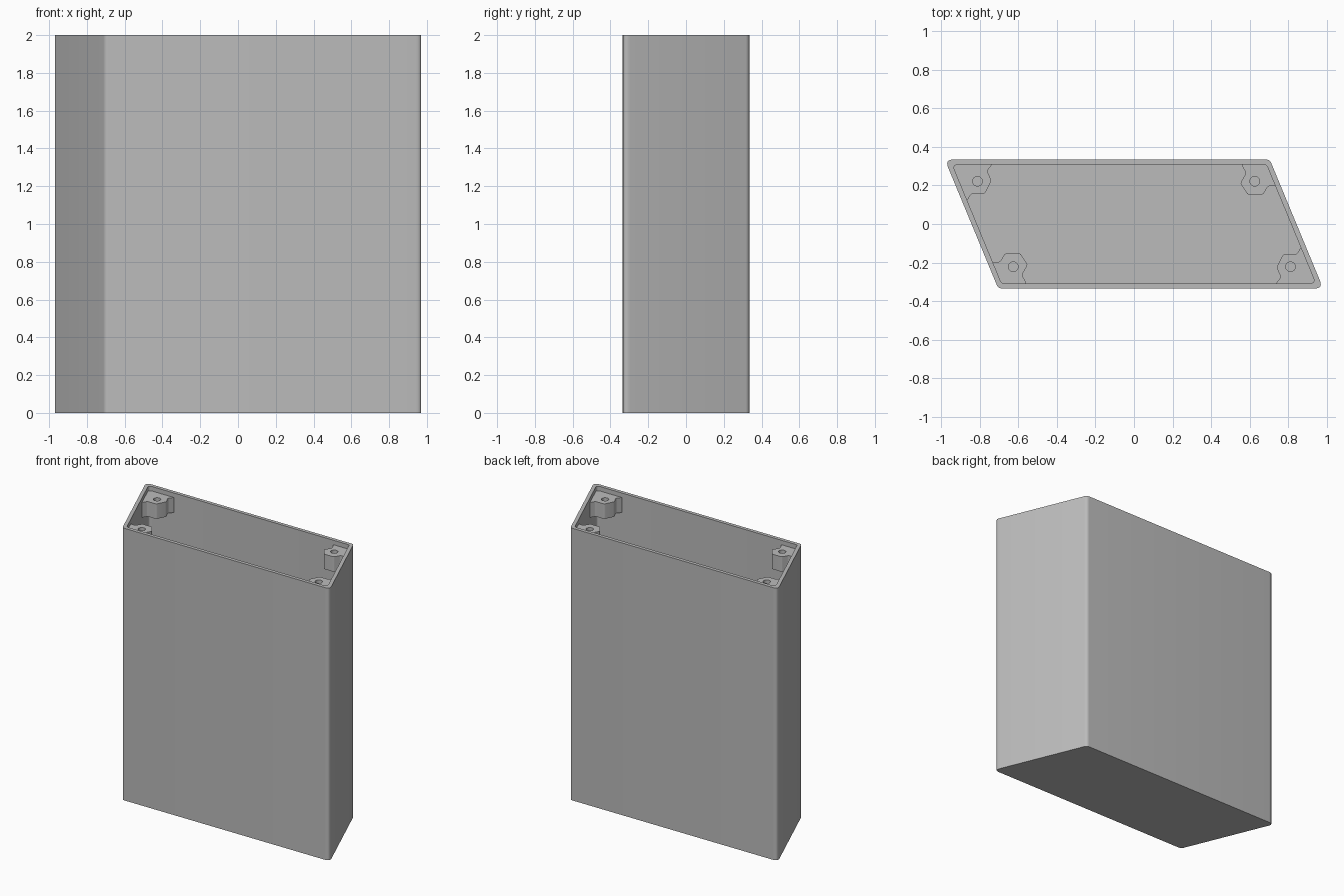
import bpy, bmesh, math
from mathutils import Vector

if "Cube" in bpy.data.objects:
    bpy.data.objects.remove(bpy.data.objects["Cube"])

grey = bpy.data.materials.new("matte grey")
grey.diffuse_color = (0.5, 0.5, 0.5, 1)
grey.use_nodes = True
grey.node_tree.nodes["Principled BSDF"].inputs["Base Color"].default_value = grey.diffuse_color

SLANT = math.tan(math.radians(22.5))   # lean of the two short walls
HALF_X, HALF_Y, HEIGHT = 0.844, 0.335, 2.0
WALL, FLOOR = 0.026, 0.03


def rounded(points, radius, steps=6):
    """Closed outline with each corner replaced by an arc-like curve."""
    pts = [Vector(p) for p in points]
    out = []
    for i, p in enumerate(pts):
        a, b = pts[i - 1] - p, pts[(i + 1) % len(pts)] - p
        t = min(radius / math.tan(a.angle(b) / 2), 0.45 * a.length, 0.45 * b.length)
        s, e = p + a.normalized() * t, p + b.normalized() * t
        for k in range(steps + 1):
            u = k / steps
            out.append(s * (1 - u) ** 2 + p * 2 * u * (1 - u) + e * u * u)
    return out


def slanted_outline(inset, radius):
    """Rounded parallelogram, moved inwards by inset."""
    y = HALF_Y - inset
    x = HALF_X - inset / math.cos(math.radians(22.5))
    s = y * SLANT
    return rounded([(-x + s, -y), (x + s, -y), (x - s, y), (-x - s, y)], radius)


def loft(name, rings):
    """Join (outline, height) rings into a solid and cap both ends."""
    bm = bmesh.new()
    loops = [[bm.verts.new((p.x, p.y, z)) for p in ring] for ring, z in rings]
    n = len(loops[0])
    for lo, hi in zip(loops, loops[1:]):
        for i in range(n):
            j = (i + 1) % n
            bm.faces.new((lo[i], lo[j], hi[j], hi[i]))
    bm.faces.new(loops[0][::-1])
    bm.faces.new(loops[-1])
    bmesh.ops.recalc_face_normals(bm, faces=bm.faces)
    me = bpy.data.meshes.new(name)
    bm.to_mesh(me)
    bm.free()
    me.materials.append(grey)
    ob = bpy.data.objects.new(name, me)
    bpy.context.collection.objects.link(ob)
    return ob


def activate(ob):
    bpy.ops.object.select_all(action='DESELECT')
    ob.select_set(True)
    bpy.context.view_layer.objects.active = ob


def smooth(ob):
    activate(ob)
    bpy.ops.object.shade_smooth_by_angle(angle=math.radians(30))


# open-topped hollow case
outer, inner = slanted_outline(0, 0.03), slanted_outline(WALL, 0.022)
smooth(loft("case", [(outer, 0), (outer, HEIGHT), (inner, HEIGHT), (inner, FLOOR)]))

# screw bosses: one in a sharp corner, one in a blunt corner
sharp = [(-0.738, 0.318), (-0.738, 0.308), (-0.763, 0.275), (-0.740, 0.225),
         (-0.775, 0.157), (-0.845, 0.157), (-0.866, 0.122), (-0.880, 0.122),
         (-0.950, 0.318)]
blunt = [(-0.748, -0.197), (-0.697, -0.197), (-0.670, -0.153), (-0.590, -0.153),
         (-0.552, -0.212), (-0.582, -0.264), (-0.560, -0.306), (-0.560, -0.318),
         (-0.690, -0.318)]
BOSS_TOP, BOSS_BOTTOM = 1.967, 1.857

for kind, outline, hole in (("sharp", sharp, (-0.813, 0.222)),
                            ("blunt", blunt, (-0.627, -0.222))):
    ring = rounded(outline, 0.015, 4)
    boss = loft(kind + "_corner_boss", [(ring, BOSS_BOTTOM), (ring, BOSS_TOP)])
    # blind screw hole
    circle = [Vector((hole[0] + 0.025 * math.cos(a), hole[1] + 0.025 * math.sin(a)))
              for a in (math.tau * k / 24 for k in range(24))]
    cutter = loft("hole_cutter", [(circle, BOSS_TOP - 0.09), (circle, BOSS_TOP + 0.05)])
    cutter.hide_render = True
    mod = boss.modifiers.new("hole", 'BOOLEAN')
    mod.operation, mod.solver, mod.object = 'DIFFERENCE', 'EXACT', cutter
    activate(boss)
    bpy.ops.object.modifier_apply(modifier=mod.name)
    bpy.data.objects.remove(cutter)
    smooth(boss)
    # matching boss in the opposite corner
    twin = bpy.data.objects.new(kind + "_corner_boss_opposite", boss.data)
    twin.rotation_euler.z = math.pi
    bpy.context.collection.objects.link(twin)
